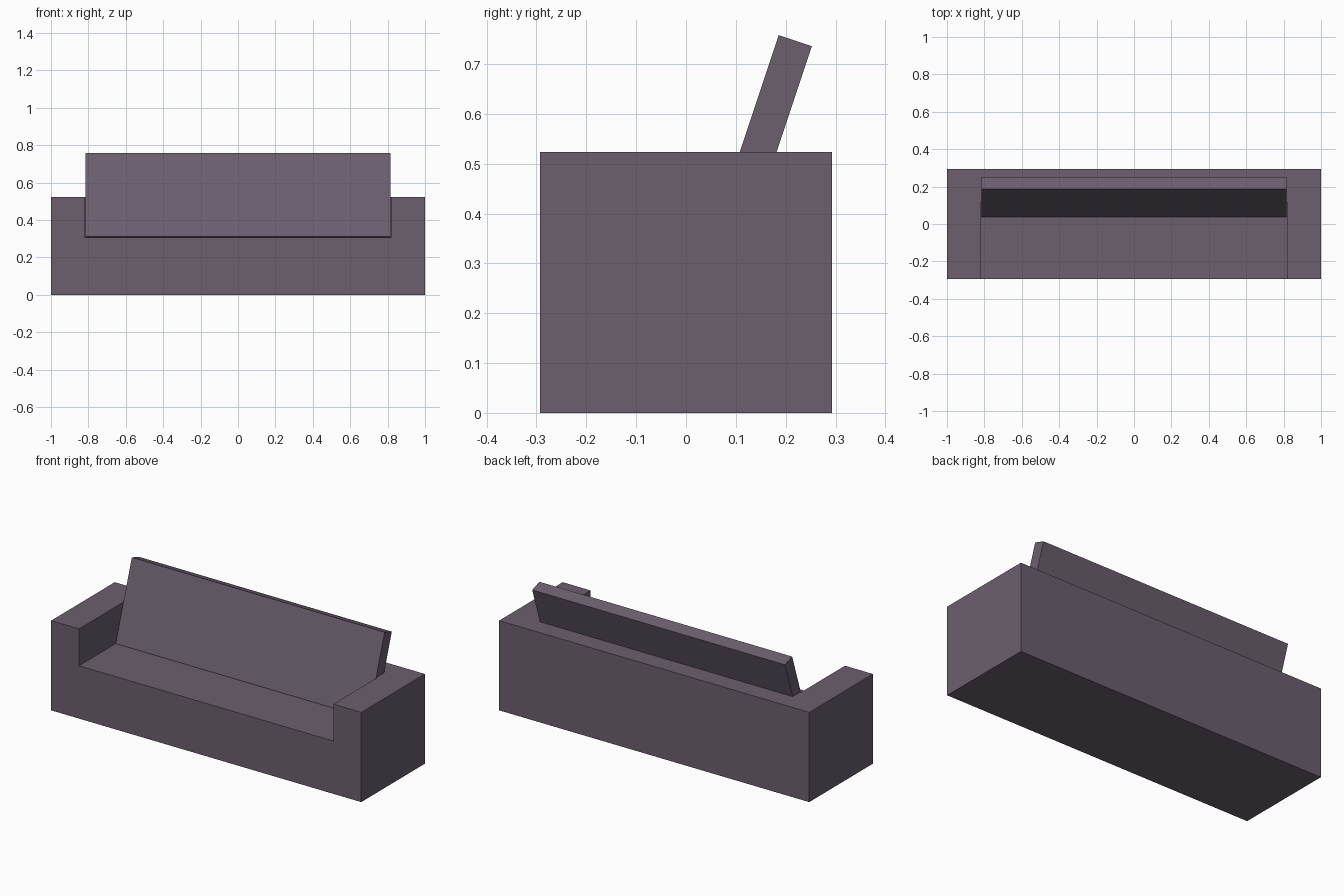
import bpy, bmesh
from mathutils import Vector

if "Cube" in bpy.data.objects:
    bpy.data.objects.remove(bpy.data.objects["Cube"])


def prism(name, profile, axis, start, depth):
    """Extrude a closed outline from start by the depth vector."""
    bm = bmesh.new()
    face = bm.faces.new([bm.verts.new(axis(a, b, start)) for a, b in profile])
    out = bmesh.ops.extrude_face_region(bm, geom=[face])
    verts = [v for v in out["geom"] if isinstance(v, bmesh.types.BMVert)]
    bmesh.ops.translate(bm, verts=verts, vec=depth)
    bmesh.ops.recalc_face_normals(bm, faces=bm.faces)
    mesh = bpy.data.meshes.new(name)
    bm.to_mesh(mesh)
    bm.free()
    obj = bpy.data.objects.new(name, mesh)
    bpy.context.collection.objects.link(obj)
    mesh.materials.append(fabric)
    return obj


def box(name, lo, hi):
    outline = [(lo[0], lo[2]), (hi[0], lo[2]), (hi[0], hi[2]), (lo[0], hi[2])]
    return prism(name, outline, lambda x, z, y: (x, y, z), lo[1], (0, hi[1] - lo[1], 0))


fabric = bpy.data.materials.new("mauve_fabric")
fabric.diffuse_color = (0.145, 0.115, 0.155, 1)
fabric.use_nodes = True
fabric.node_tree.nodes["Principled BSDF"].inputs["Base Color"].default_value = fabric.diffuse_color

# Sofa body: solid block with the seat recess cut between the arms
body = box("sofa_body", (-1, -0.293, 0), (1, 0.293, 0.523))
recess = box("seat_recess_cutter", (-0.82, -0.5, 0.308), (0.82, 0.115, 0.8))
recess.hide_render = True
recess.hide_viewport = True
cut = body.modifiers.new("seat_recess", "BOOLEAN")
cut.operation = "DIFFERENCE"
cut.solver = "EXACT"
cut.object = recess

# Back cushion: slab leaning back, its foot sunk into the seat
top_front = Vector((0.186, 0.758))
up = Vector((1, 3)).normalized()
back = Vector((3, -1)).normalized() * 0.07
foot = top_front - up * 0.47
side = [foot, top_front, top_front + back, foot + back]
prism("back_cushion", side, lambda y, z, x: (x, y, z), -0.815, (1.63, 0, 0))
